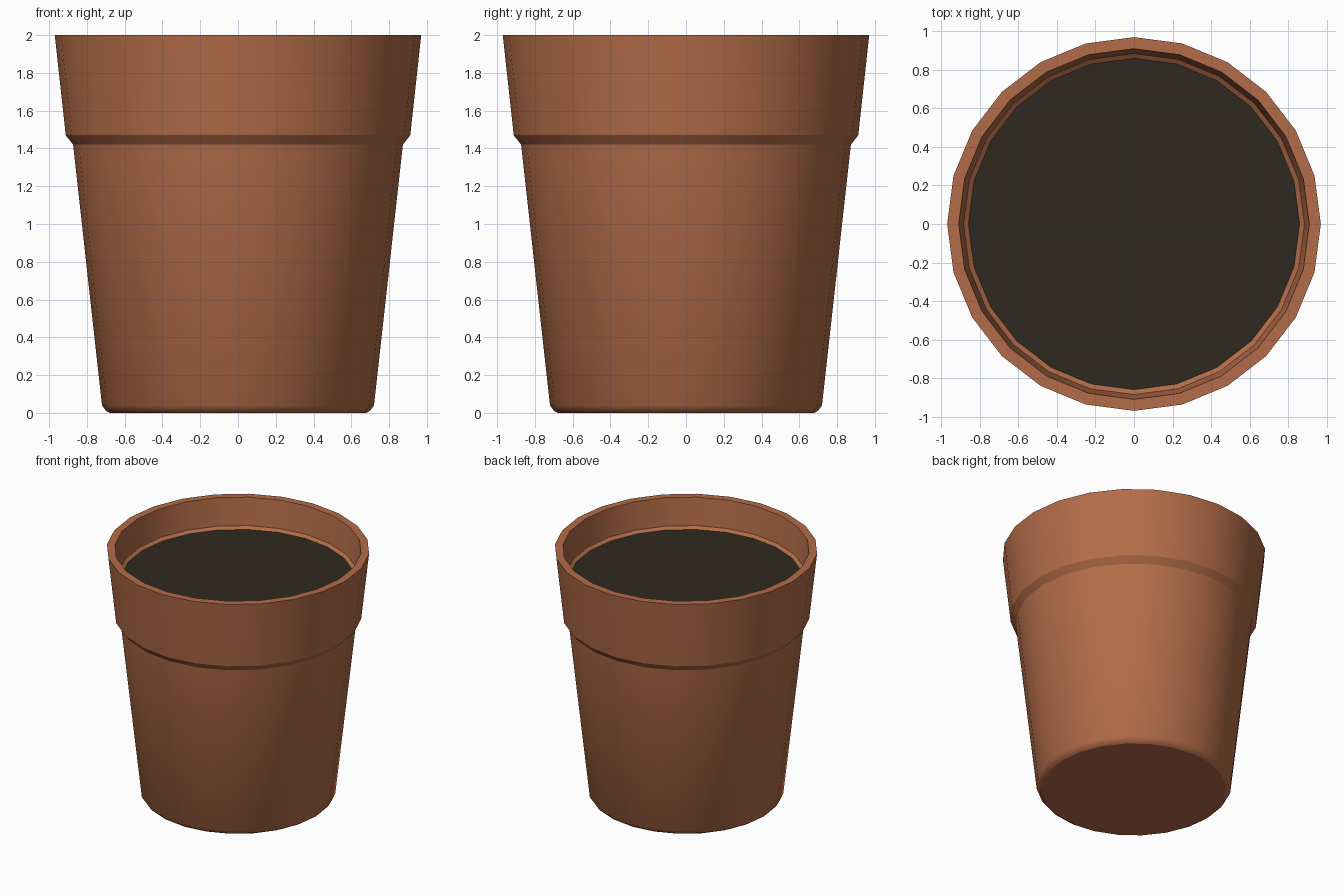
import bpy, bmesh, math

if "Cube" in bpy.data.objects:
    bpy.data.objects.remove(bpy.data.objects["Cube"])

SIDES = 24


def material(name, rgb):
    m = bpy.data.materials.new(name)
    m.diffuse_color = (*rgb, 1)
    m.use_nodes = True
    m.node_tree.nodes["Principled BSDF"].inputs["Base Color"].default_value = m.diffuse_color
    return m


def lathe(name, profile, mat, cap_start=False, cap_end=False):
    """Turn a (radius, z) profile around the z axis."""
    bm = bmesh.new()
    rings = []
    for r, z in profile:
        rings.append([bm.verts.new((r * math.cos(2 * math.pi * i / SIDES),
                                    r * math.sin(2 * math.pi * i / SIDES), z))
                      for i in range(SIDES)])
    for a, b in zip(rings, rings[1:]):
        for i in range(SIDES):
            j = (i + 1) % SIDES
            bm.faces.new((a[i], a[j], b[j], b[i]))
    if cap_start:
        bm.faces.new(rings[0][::-1])
    if cap_end:
        bm.faces.new(rings[-1])
    me = bpy.data.meshes.new(name)
    bm.to_mesh(me)
    bm.free()
    me.materials.append(mat)
    ob = bpy.data.objects.new(name, me)
    bpy.context.collection.objects.link(ob)
    bpy.ops.object.select_all(action='DESELECT')
    ob.select_set(True)
    bpy.context.view_layer.objects.active = ob
    bpy.ops.object.shade_smooth_by_angle(angle=math.radians(30))
    return ob


terracotta = material("terracotta", (0.45, 0.15, 0.065))
earth = material("earth", (0.03, 0.023, 0.013))

# Pot: base, tapered body, collar, rim and inner wall down to the soil ledge
lathe("pot", [(0.68, 0.0), (0.70, 0.012), (0.72, 0.04), (0.873, 1.42),
              (0.912, 1.47), (0.97, 2.0), (0.91, 2.0),
              (0.885, 1.78), (0.86, 1.76)],
      terracotta, cap_start=True)

# Soil surface
lathe("soil", [(0.86, 1.76), (0.45, 1.76)], earth, cap_end=True)
